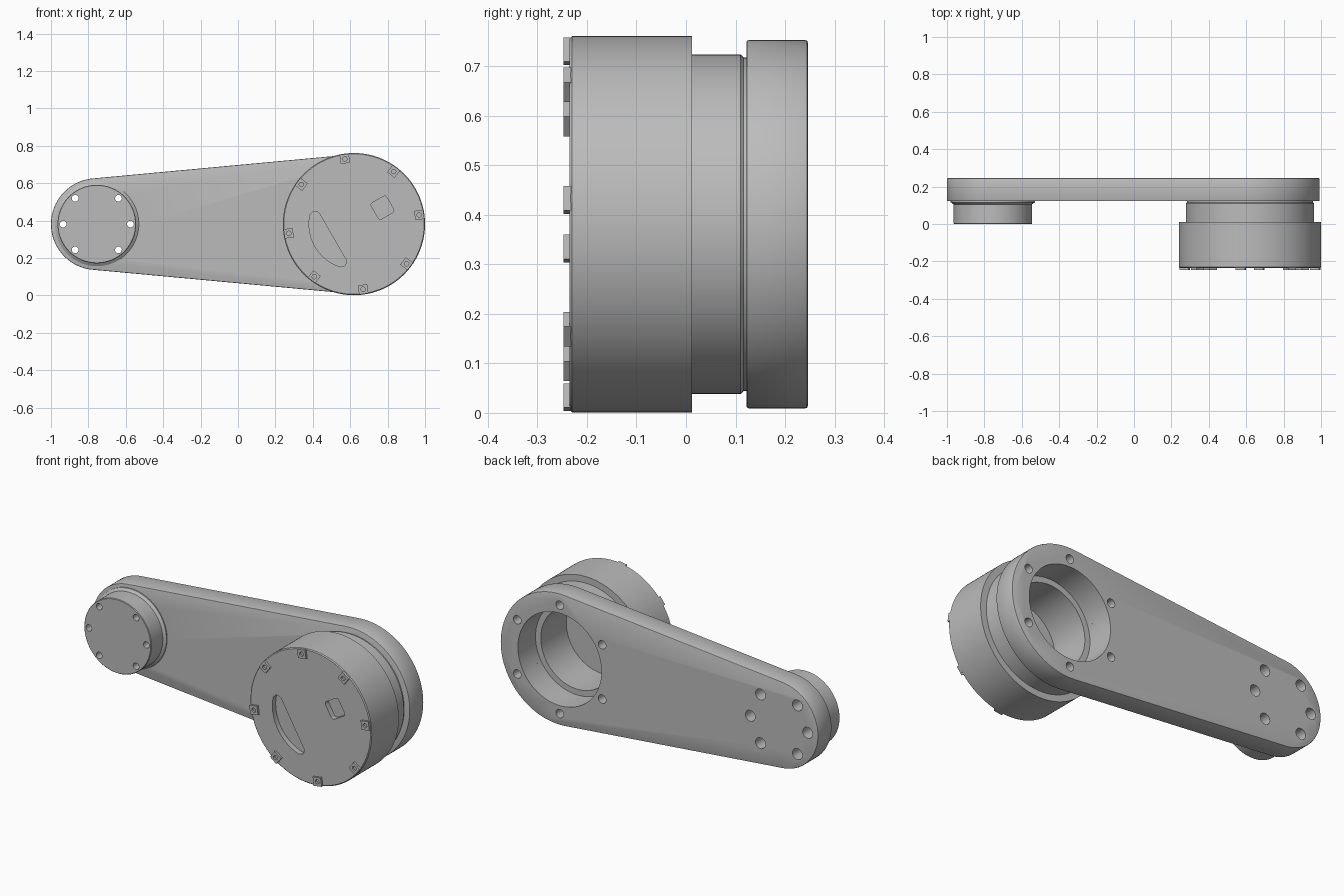
import bpy, bmesh, math
from mathutils import Matrix, Vector

cube = bpy.data.objects.get("Cube")
if cube:
    bpy.data.objects.remove(cube, do_unlink=True)

BIG_X, SMALL_X, MID_Z = 0.62, -0.755, 0.381
BIG_R, SMALL_R = 0.372, 0.245
PLATE_FRONT, PLATE_BACK = 0.122, 0.246

grey = bpy.data.materials.new("machined_grey")
grey.use_nodes = True
colour = (0.5, 0.5, 0.5, 1)
grey.diffuse_color = colour
grey.node_tree.nodes["Principled BSDF"].inputs["Base Color"].default_value = colour


def lathe(bm, profile, x, z, steps=96):
    """Revolve (radius, y) points about a y axis through x, z."""
    part = bmesh.new()
    verts = [part.verts.new((x + r, y, z)) for r, y in profile]
    edges = [part.edges.new(pair) for pair in zip(verts, verts[1:])]
    bmesh.ops.spin(part, geom=verts + edges, cent=(x, 0, z), axis=(0, 1, 0),
                   angle=math.tau, steps=steps, use_duplicate=False)
    bmesh.ops.remove_doubles(part, verts=part.verts, dist=1e-5)
    bmesh.ops.recalc_face_normals(part, faces=part.faces)
    merge(bm, part)


def prism(bm, outline, y0, y1, bevel=0.0):
    """Extrude an (x, z) outline from y0 to y1."""
    part = bmesh.new()
    face = part.faces.new([part.verts.new((x, y0, z)) for x, z in outline])
    ext = bmesh.ops.extrude_face_region(part, geom=[face])["geom"]
    bmesh.ops.translate(part, vec=(0, y1 - y0, 0),
                        verts=[v for v in ext if isinstance(v, bmesh.types.BMVert)])
    bmesh.ops.recalc_face_normals(part, faces=part.faces)
    if bevel:
        rims = [e for e in part.edges if abs(e.verts[0].co.y - e.verts[1].co.y) < 1e-6]
        bmesh.ops.bevel(part, geom=rims, offset=bevel, segments=2, profile=0.5, affect='EDGES')
    merge(bm, part)


def merge(bm, part):
    mesh = bpy.data.meshes.new("temp")
    part.to_mesh(mesh)
    part.free()
    bm.from_mesh(mesh)
    bpy.data.meshes.remove(mesh)


def make(name, bm):
    mesh = bpy.data.meshes.new(name)
    bm.to_mesh(mesh)
    bm.free()
    mesh.materials.append(grey)
    obj = bpy.data.objects.new(name, mesh)
    bpy.context.collection.objects.link(obj)
    return obj


def finish(obj, cutter_bm=None):
    """Cut the openings, then smooth the curved walls."""
    bpy.ops.object.select_all(action='DESELECT')
    bpy.context.view_layer.objects.active = obj
    obj.select_set(True)
    if cutter_bm:
        cutter = make("cutter", cutter_bm)
        cutter.hide_render = True
        mod = obj.modifiers.new("openings", 'BOOLEAN')
        mod.operation, mod.solver, mod.object = 'DIFFERENCE', 'EXACT', cutter
        bpy.ops.object.modifier_apply(modifier=mod.name)
        bpy.data.objects.remove(cutter, do_unlink=True)
    bpy.ops.object.shade_smooth_by_angle(angle=math.radians(25))


def polar(x, r, degrees):
    a = math.radians(degrees)
    return x + r * math.cos(a), MID_Z + r * math.sin(a)


def turned(points, degrees):
    """Rotate outline points about the drum axis."""
    rot = Matrix.Rotation(math.radians(degrees), 2)
    return [tuple(rot @ Vector(p) + Vector((BIG_X, MID_Z))) for p in points]


def rounded_box(cx, w, h, r):
    pts = []
    for i, (sx, sy) in enumerate([(1, 1), (-1, 1), (-1, -1), (1, -1)]):
        for k in range(5):
            a = math.radians(90 * i + 22.5 * k)
            pts.append((cx + sx * (w / 2 - r) + r * math.cos(a),
                        sy * (h / 2 - r) + r * math.sin(a)))
    return pts


small_bolts = [polar(SMALL_X, 0.18, a) for a in (0, 50, 130, 180, 230, 310)]
big_bolts = [polar(BIG_X, 0.307, 30 + 60 * i) for i in range(6)]

# Tapered arm plate with bore and bolt holes
tangent = 90 + math.degrees(math.asin((BIG_R - SMALL_R) / (BIG_X - SMALL_X)))
N = 64
outline = [polar(BIG_X, BIG_R, -tangent + 2 * tangent * i / N) for i in range(N + 1)]
outline += [polar(SMALL_X, SMALL_R, tangent + (360 - 2 * tangent) * i / N) for i in range(N + 1)]
bm, cut = bmesh.new(), bmesh.new()
prism(bm, outline, PLATE_FRONT, PLATE_BACK, bevel=0.005)
lathe(cut, [(0, 0.1), (0.262, 0.1), (0.262, 0.3), (0, 0.3)], BIG_X, MID_Z)
for x, z in big_bolts:
    lathe(cut, [(0, 0.1), (0.024, 0.1), (0.024, 0.3), (0, 0.3)], x, z, 24)
for x, z in small_bolts:
    lathe(cut, [(0, 0.1), (0.018, 0.1), (0.018, 0.15), (0.031, 0.15), (0.031, 0.3), (0, 0.3)], x, z, 24)
finish(make("arm_plate", bm), cut)

# Drum housing with stepped cavity and shallow front windows
bm, cut = bmesh.new(), bmesh.new()
lathe(bm, [(0, -0.235), (0.375, -0.235), (0.38, -0.23), (0.38, 0.012), (0.343, 0.012),
           (0.343, 0.11), (0.337, 0.116), (0.337, 0.122), (0.262, 0.122), (0.262, 0.088),
           (0.229, 0.088), (0.229, -0.14), (0, -0.14)], BIG_X, MID_Z, 128)
moon = [(0.24 * math.cos(t), 0.24 * math.sin(t))
        for t in (math.radians(-42 + 3.5 * i) for i in range(25))]
moon += [(0.155, 0.168), (0.14, 0.16), (0.132, 0.145), (0.132, -0.145), (0.14, -0.16), (0.155, -0.168)]
prism(cut, turned(moon, 210), -0.3, -0.205)
prism(cut, turned(rounded_box(0.176, 0.095, 0.1, 0.015), 30), -0.3, -0.205)
finish(make("drum_housing", bm), cut)

# Eight square screw pads around the drum rim
bm, cut = bmesh.new(), bmesh.new()
for i in range(8):
    angle = 8 + 45 * i
    prism(bm, turned([(0.328, -0.025), (0.377, -0.025), (0.377, 0.025), (0.328, 0.025)], angle),
          -0.247, -0.22)
    x, z = polar(BIG_X, 0.352, angle)
    lathe(cut, [(0, -0.3), (0.012, -0.3), (0.012, -0.236), (0, -0.236)], x, z, 16)
finish(make("rim_pads", bm), cut)

# Round output boss with flared foot and through holes
bm, cut = bmesh.new(), bmesh.new()
lathe(bm, [(0, 0), (0.207, 0), (0.21, 0.003), (0.21, 0.105), (0.225, 0.116),
           (0.225, 0.123), (0, 0.123)], SMALL_X, MID_Z)
for x, z in small_bolts:
    lathe(cut, [(0, -0.1), (0.018, -0.1), (0.018, 0.2), (0, 0.2)], x, z, 24)
finish(make("output_boss", bm), cut)
